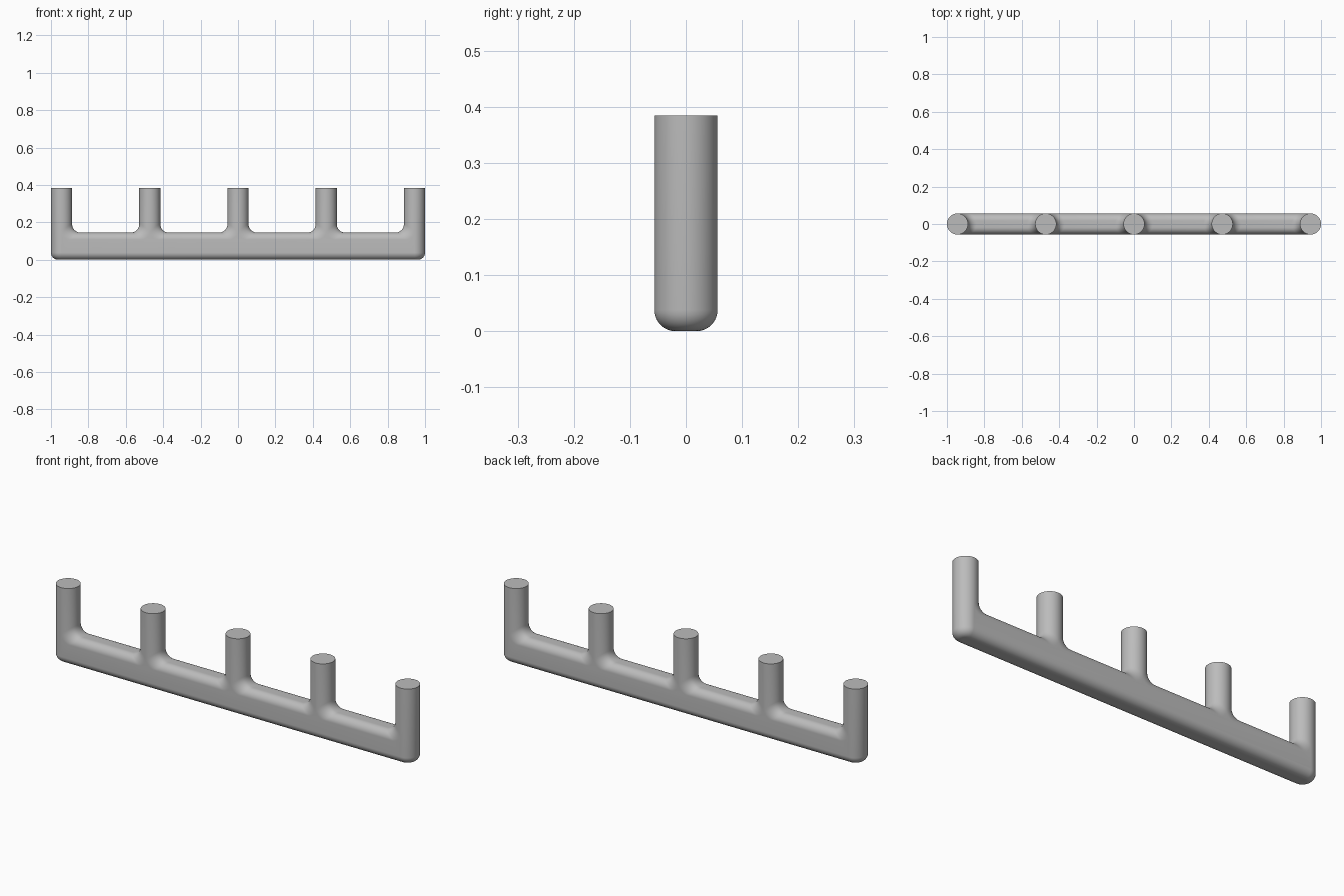
import bpy, bmesh
from math import sin, cos, pi, sqrt, hypot, radians

cube = bpy.data.objects.get("Cube")
if cube:
    bpy.data.objects.remove(cube, do_unlink=True)

R = 0.0565              # post radius and half depth of the bar
ROUND = 0.038           # rounding of the long bar edges
FILLET = 0.045          # blend between posts and bar
BAR, TOP = 0.145, 0.384
END = 1 - R             # centre of the outer posts
POSTS = [END * k / 2 for k in (2, 1, 0, -1, -2)]
SLICES, STEPS = 40, 8


def drop(d):
    """Height lost to the rounded edge at distance d from the centre line."""
    over = max(0, d - (R - ROUND))
    return ROUND - sqrt(max(0, ROUND ** 2 - over ** 2))


def fillet(cx, cz, start):
    angles = [start - pi / 2 * k / STEPS for k in range(STEPS + 1)]
    return [(cx + FILLET * cos(a), cz + FILLET * sin(a)) for a in angles]


def outline(y, w):
    """Comb outline of one slice at depth y, with post half width w."""
    z = BAR - drop(abs(y))
    reach = [w * sin(pi / 2 * k / STEPS) for k in range(STEPS + 1)]
    corner = [(END + u, drop(hypot(u, y))) for u in reach]
    pts = list(corner)
    for i, x in enumerate(POSTS):
        pts += [(x + w, TOP), (x - w, TOP)]
        if i + 1 < len(POSTS):
            pts += fillet(x - w - FILLET, z + FILLET, 0)
            pts += fillet(POSTS[i + 1] + w + FILLET, z + FILLET, -pi / 2)
    return pts + [(-x, z) for x, z in reversed(corner)]


# Comb: slices from front to back, joined into one blended skin
bm = bmesh.new()
rings = []
for k in range(SLICES + 1):
    s = radians(89.5) * (2 * k / SLICES - 1)
    y = R * sin(s)
    rings.append([bm.verts.new((x, y, z)) for x, z in outline(y, R * cos(s))])
for a, b in zip(rings, rings[1:]):
    for i in range(len(a)):
        j = (i + 1) % len(a)
        bm.faces.new((a[i], b[i], b[j], a[j]))
bm.faces.new(rings[0])
bm.faces.new(rings[-1][::-1])
bmesh.ops.recalc_face_normals(bm, faces=bm.faces)

mesh = bpy.data.meshes.new("pronged_bar")
bm.to_mesh(mesh)
bm.free()
bar = bpy.data.objects.new("pronged_bar", mesh)
bpy.context.collection.objects.link(bar)

# Plain grey finish
grey = bpy.data.materials.new("plain_grey")
grey.use_nodes = True
colour = (0.5, 0.5, 0.5, 1)
grey.diffuse_color = colour
grey.node_tree.nodes["Principled BSDF"].inputs["Base Color"].default_value = colour
mesh.materials.append(grey)

bpy.ops.object.select_all(action="DESELECT")
bar.select_set(True)
bpy.context.view_layer.objects.active = bar
bpy.ops.object.shade_smooth_by_angle(angle=radians(35))
